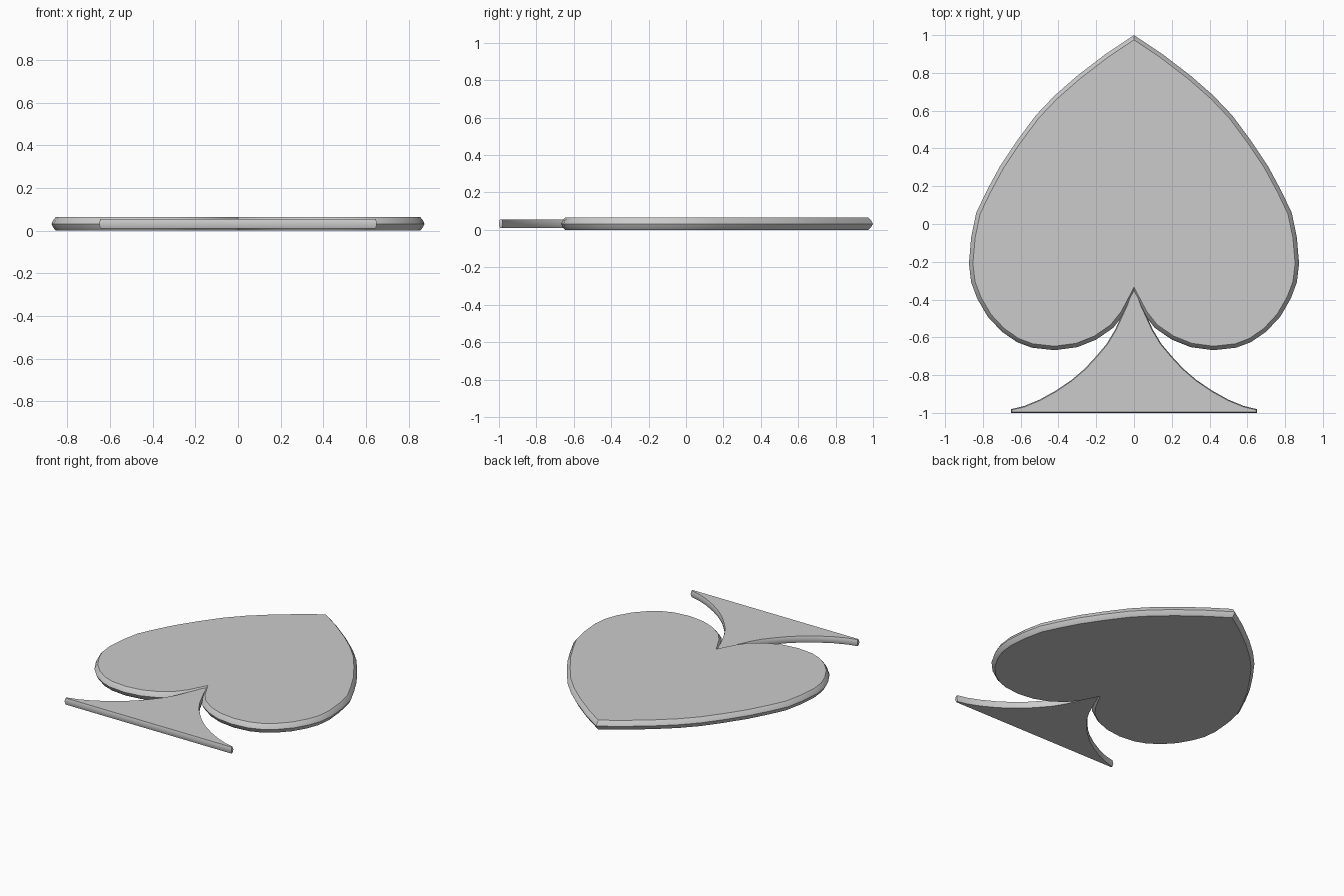
import bpy, bmesh, math
from mathutils import Vector

if "Cube" in bpy.data.objects:
    bpy.data.objects.remove(bpy.data.objects["Cube"])


def inset_outline(pts, d):
    """Mitred inward offset of a clockwise outline."""
    out = []
    for i, p in enumerate(pts):
        a = (p - pts[i - 1]).normalized()
        b = (pts[(i + 1) % len(pts)] - p).normalized()
        na, nb = Vector((a.y, -a.x)), Vector((b.y, -b.x))
        out.append(p + (na + nb) * d / (1 + na.dot(nb)))
    return out


def plate(name, half, z0, z1, edge):
    """Mirror a right-hand outline (top to bottom) and make a plate with a rounded rim."""
    right = [Vector(p) for p in half]
    left = [Vector((-p.x, p.y)) for p in reversed(right) if p.x > 1e-6]
    outline = right + left
    bm = bmesh.new()
    rings = []
    for t, d in ((0, 1), (0.2, 0.45), (0.5, 0), (0.8, 0.45), (1, 1)):
        z = z0 + (z1 - z0) * t
        rings.append([bm.verts.new((p.x, p.y, z)) for p in inset_outline(outline, d * edge)])
    n = len(outline)
    for lo, hi in zip(rings, rings[1:]):
        for i in range(n):
            j = (i + 1) % n
            bm.faces.new((lo[i], lo[j], hi[j], hi[i]))
    caps = [bm.faces.new(rings[0]), bm.faces.new(rings[-1])]
    bmesh.ops.triangulate(bm, faces=caps)
    bmesh.ops.recalc_face_normals(bm, faces=bm.faces)
    mesh = bpy.data.meshes.new(name)
    bm.to_mesh(mesh)
    bm.free()
    ob = bpy.data.objects.new(name, mesh)
    bpy.context.collection.objects.link(ob)
    bpy.context.view_layer.objects.active = ob
    ob.select_set(True)
    bpy.ops.object.shade_smooth_by_angle(angle=math.radians(35))
    ob.select_set(False)
    return ob


# Upside-down heart body
plate("spade_body", [
    (0, 1), (0.15, 0.9), (0.30, 0.785), (0.42, 0.68), (0.52, 0.575), (0.62, 0.44),
    (0.71, 0.305), (0.78, 0.175), (0.835, 0.06), (0.862, -0.07), (0.874, -0.21),
    (0.862, -0.31), (0.83, -0.395), (0.775, -0.49), (0.70, -0.57), (0.62, -0.625),
    (0.54, -0.655), (0.42, -0.668), (0.30, -0.652), (0.20, -0.612), (0.11, -0.55),
    (0.05, -0.475), (0, -0.38)], 0, 0.065, 0.021)

# Flared stem
plate("spade_stem", [
    (0, -0.315), (0.04, -0.43), (0.10, -0.56), (0.145, -0.635), (0.20, -0.70),
    (0.26, -0.765), (0.33, -0.825), (0.41, -0.88), (0.50, -0.93), (0.58, -0.963),
    (0.65, -0.98), (0.65, -1)], 0.01, 0.056, 0.005)
